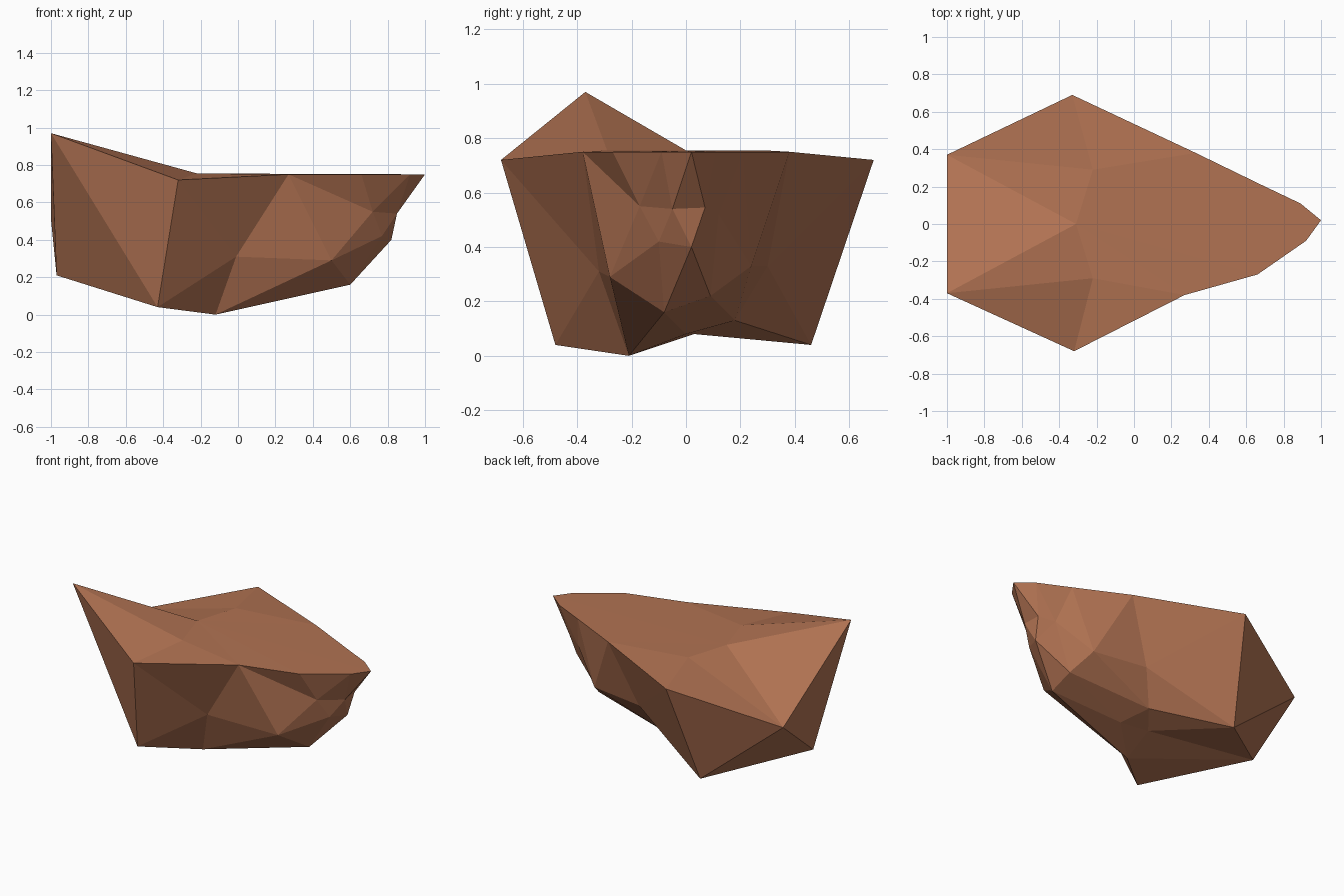
import bpy, bmesh

if "Cube" in bpy.data.objects:
    bpy.data.objects.remove(bpy.data.objects["Cube"])

bm = bmesh.new()


def ring(*points):
    return [bm.verts.new(p) for p in points]


def fan(centre, loop):
    """Closed fan of triangles from a centre vertex to a loop."""
    for a, b in zip(loop, loop[1:] + loop[:1]):
        bm.faces.new((centre, a, b))


def stitch(upper, lower, steps):
    """Join two closed rings; each letter says which ring steps forward."""
    i = j = 0
    for s in steps:
        a, b = upper[i % len(upper)], lower[j % len(lower)]
        if s == "U":
            i += 1
            c = upper[i % len(upper)]
        else:
            j += 1
            c = lower[j % len(lower)]
        bm.faces.new((a, b, c))


# Rim of the flat top, starting at the tall front left peak
rim = ring((-1, -.37, .97), (-.32, -.68, .72), (.27, -.38, .75), (.66, -.27, .75),
           (.92, -.09, .75), (1, .02, .75), (.89, .11, .75), (.68, .21, .75),
           (.33, .38, .75), (-.33, .69, .72), (-1, .37, .51))
# Belt of chipped corners round the sides
belt = ring((-.97, 0, .21), (-.43, -.48, .04), (-.01, -.32, .31), (.5, -.28, .29),
            (.72, -.17, .55), (.85, -.05, .54), (.84, .07, .545), (.74, .12, .52),
            (.53, .24, .33), (.15, .3, .33), (-.43, .46, .04))
# Underside ring
base = ring((-.12, -.21, 0), (.6, -.08, .16), (.77, -.1, .42), (.82, .02, .4),
            (.6, .09, .22), (.03, .18, .13), (-.09, .03, .08))
stitch(rim, belt, "LULULLUULULULULULULULU")
stitch(belt, base, "UUULLUULUULULUULUL")

# Underside: nose facets, then a hollow around one point
bm.faces.new((base[1], base[2], base[3]))
bm.faces.new((base[1], base[3], base[4]))
hollow, = ring((.11, 0, .08))
fan(hollow, base[:2] + base[4:])

# Top: flat plateau fanned from its left edge, with slopes to the left corners
front, mid, back = ring((-.22, -.29, .755), (-.31, 0, .755), (-.22, .29, .755))
fan(mid, [rim[0], front] + rim[2:9] + [back, rim[10]])
for tri in ((rim[0], rim[1], front), (rim[1], rim[2], front),
            (rim[10], back, rim[9]), (rim[9], back, rim[8])):
    bm.faces.new(tri)

bmesh.ops.recalc_face_normals(bm, faces=bm.faces)
mesh = bpy.data.meshes.new("rock")
bm.to_mesh(mesh)
bm.free()

# Single brown stone colour
stone = bpy.data.materials.new("brown_stone")
stone.diffuse_color = (0.44, 0.17, 0.085, 1)
stone.use_nodes = True
stone.node_tree.nodes["Principled BSDF"].inputs["Base Color"].default_value = stone.diffuse_color
mesh.materials.append(stone)
rock = bpy.data.objects.new("rock", mesh)
bpy.context.collection.objects.link(rock)
